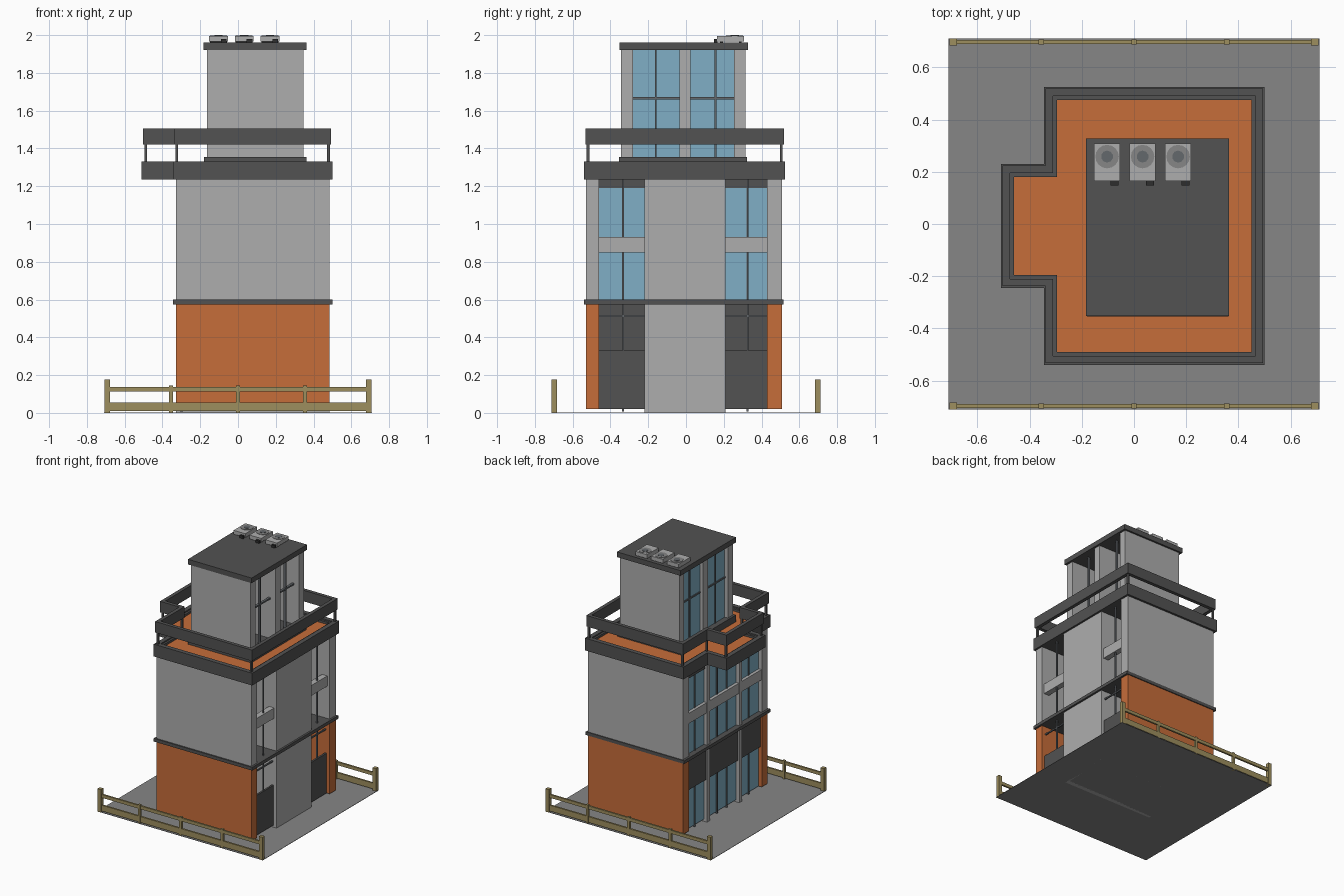
import bpy, bmesh, math

if "Cube" in bpy.data.objects:
    bpy.data.objects.remove(bpy.data.objects["Cube"])


def material(name, r, g, b):
    lin = [((c / 255 + 0.055) / 1.055) ** 2.4 for c in (r, g, b)]
    m = bpy.data.materials.new(name)
    m.diffuse_color = (*lin, 1)
    m.use_nodes = True
    m.node_tree.nodes["Principled BSDF"].inputs["Base Color"].default_value = m.diffuse_color
    return m


GREY = material("light_grey", 174, 174, 174)
DARK = material("charcoal", 82, 82, 82)
ORANGE = material("orange", 198, 109, 58)
GLASS = material("blue_glass", 128, 175, 198)
PAVE = material("paving_grey", 134, 134, 134)
WOOD = material("olive_wood", 157, 142, 94)
FRAME = material("frame_grey", 100, 104, 108)
BLACK = material("black", 45, 45, 45)


def finish(name, bm, mat):
    bmesh.ops.recalc_face_normals(bm, faces=bm.faces)
    me = bpy.data.meshes.new(name)
    bm.to_mesh(me)
    bm.free()
    me.materials.append(mat)
    ob = bpy.data.objects.new(name, me)
    bpy.context.collection.objects.link(ob)
    return ob


def box(name, x0, x1, y0, y1, z0, z1, mat):
    bm = bmesh.new()
    bmesh.ops.create_cube(bm, size=1)
    for v in bm.verts:
        v.co = ((x0 + x1) / 2 + v.co.x * (x1 - x0),
                (y0 + y1) / 2 + v.co.y * (y1 - y0),
                (z0 + z1) / 2 + v.co.z * (z1 - z0))
    return finish(name, bm, mat)


def disc(name, x, y, z0, z1, r, mat, sides=16):
    bm = bmesh.new()
    bmesh.ops.create_cone(bm, cap_ends=True, segments=sides, radius1=r, radius2=r, depth=z1 - z0)
    bmesh.ops.translate(bm, verts=bm.verts, vec=(x, y, (z0 + z1) / 2))
    return finish(name, bm, mat)


def plan(d):
    """Terrace outline with the balcony, inset by d."""
    return [(.50 - d, -.54 + d), (.50 - d, .525 - d), (-.345 + d, .525 - d), (-.345 + d, .23 - d),
            (-.51 + d, .23 - d), (-.51 + d, -.245 + d), (-.345 + d, -.245 + d), (-.345 + d, -.54 + d)]


def slab(name, d, z0, z1, mat):
    bm = bmesh.new()
    f = bm.faces.new([bm.verts.new((x, y, z0)) for x, y in plan(d)])
    up = bmesh.ops.extrude_face_region(bm, geom=[f])["geom"]
    bmesh.ops.translate(bm, vec=(0, 0, z1 - z0), verts=[v for v in up if isinstance(v, bmesh.types.BMVert)])
    return finish(name, bm, mat)


def ring(name, d0, d1, z0, z1, mat):
    bm = bmesh.new()
    loops = [[bm.verts.new((x, y, z)) for x, y in plan(d)]
             for d, z in ((d0, z0), (d0, z1), (d1, z1), (d1, z0))]
    for k in range(4):
        a, b = loops[k], loops[(k + 1) % 4]
        for i in range(8):
            j = (i + 1) % 8
            bm.faces.new((a[i], a[j], b[j], b[i]))
    return finish(name, bm, mat)


# Ground and fences
box("paving", -.71, .71, -.71, .71, 0, .003, PAVE)
for side, y in (("front", -.697), ("back", .697)):
    for x in (-.692, .692):
        box(f"{side}_fence_end_post", x - .015, x + .015, y - .014, y + .014, 0, .178, WOOD)
    for x in (-.355, 0, .355):
        box(f"{side}_fence_post", x - .01, x + .01, y - .009, y + .009, 0, .145, WOOD)
    box(f"{side}_fence_top_rail", -.69, .69, y - .007, y + .007, .113, .138, WOOD)
    box(f"{side}_fence_bottom_rail", -.69, .69, y - .007, y + .007, .01, .055, WOOD)

# End walls of the two lower storeys
X0, X1 = -.328, .485
for side, y0, y1 in (("front", -.53, -.46), ("back", .43, .508)):
    box(f"{side}_lower_wall", X0, X1, y0, y1, .02, .575, ORANGE)
    box(f"{side}_upper_wall", X0, X1, y0, y1, .60, 1.235, GREY)

# Core: closed panel with two long fins that end as facade columns
box("core_panel", .455, X1, -.22, .21, 0, 1.235, GREY)
box("core_front_fin", X0, .455, -.22, -.185, 0, 1.235, GREY)
box("core_back_fin", X0, .455, .175, .21, 0, 1.235, GREY)
box("storey_band", -.345, .50, -.54, .515, .575, .60, DARK)

# Facade bays between the columns
for n, (y0, y1) in enumerate(((-.46, -.22), (-.185, .175), (.21, .43))):
    box("shop_glass", -.301, -.296, y0, y1, .02, .345, GLASS)
    box("shop_fascia", -.318, -.294, y0, y1, .33, .575, DARK)
    box("upper_glass", -.301, -.296, y0, y1, .60, 1.19, GLASS)
    box("window_head", -.312, -.290, y0, y1, 1.19, 1.235, DARK)
    box("spandrel", -.325, -.285, y0, y1, .85, .93, GREY)
    cuts = (1 / 3, 2 / 3) if n == 1 else (.53,)
    for c in cuts:
        y = y0 + (y1 - y0) * c
        box("shop_mullion", -.308, -.290, y - .005, y + .005, .008, .33, FRAME)
        box("upper_mullion", -.308, -.290, y - .005, y + .005, .60, 1.19, FRAME)
    if n != 1:
        # open rear side of the bays
        y = y0 + (y1 - y0) * .53
        box("rear_lower_panel", .445, .46, y0, y1, .02, .33, DARK)
        box("rear_spandrel", .42, .465, y0, y1, .85, .93, GREY)
        box("rear_mullion", .445, .455, y - .004, y + .004, .60, 1.235, FRAME)
        box("rear_lower_mullion", .445, .455, y - .004, y + .004, .33, .575, FRAME)
        box("rear_transom", .445, .455, y0, y1, .508, .518, FRAME)

# Terrace slab, curb, deck and railing
slab("terrace_slab", 0, 1.235, 1.295, DARK)
ring("terrace_curb", 0, .035, 1.295, 1.33, DARK)
ring("terrace_curb_step", .035, .05, 1.295, 1.32, DARK)
slab("terrace_deck", .05, 1.295, 1.303, ORANGE)
ring("railing_panel", .007, .035, 1.42, 1.505, DARK)
for x, y in plan(.021):
    box("railing_post", x - .007, x + .007, y - .007, y + .007, 1.30, 1.43, DARK)

# Rooftop tower
TX0, TX1 = -.163, .347
box("tower_base", -.18, .362, -.355, .322, 1.30, 1.355, DARK)
for name, y0, y1 in (("front_wall", -.345, -.28), ("middle_wall", -.035, .025), ("back_wall", .255, .314)):
    box(f"tower_{name}", TX0, TX1, y0, y1, 1.355, 1.92, GREY)
for y0, y1 in ((-.28, -.035), (.025, .255)):
    y = y0 + (y1 - y0) * (.49 if y0 < 0 else .57)
    box("tower_glass", -.136, -.131, y0, y1, 1.355, 1.92, GLASS)
    for x in (-.1335, .295):
        box("tower_mullion", x - .009, x + .009, y - .005, y + .005, 1.355, 1.92, FRAME)
        box("tower_transom", x - .009, x + .009, y0, y1, 1.66, 1.672, FRAME)
box("tower_roof", -.183, .363, -.352, .328, 1.92, 1.96, DARK)

# Cooling units on the roof
for x in (-.103, .033, .169):
    box("cooling_unit", x - .05, x + .05, .165, .308, 1.965, 1.995, GREY)
    for y in (.18, .28):
        box("cooling_foot", x - .045, x + .045, y, y + .015, 1.96, 1.966, BLACK)
    disc("fan_ring", x, .258, 1.994, 1.998, .045, PAVE)
    disc("fan_hub", x, .258, 1.997, 2.0, .023, FRAME, 10)
    box("pipe_box", x + .013, x + .043, .148, .166, 1.96, 1.98, BLACK)
